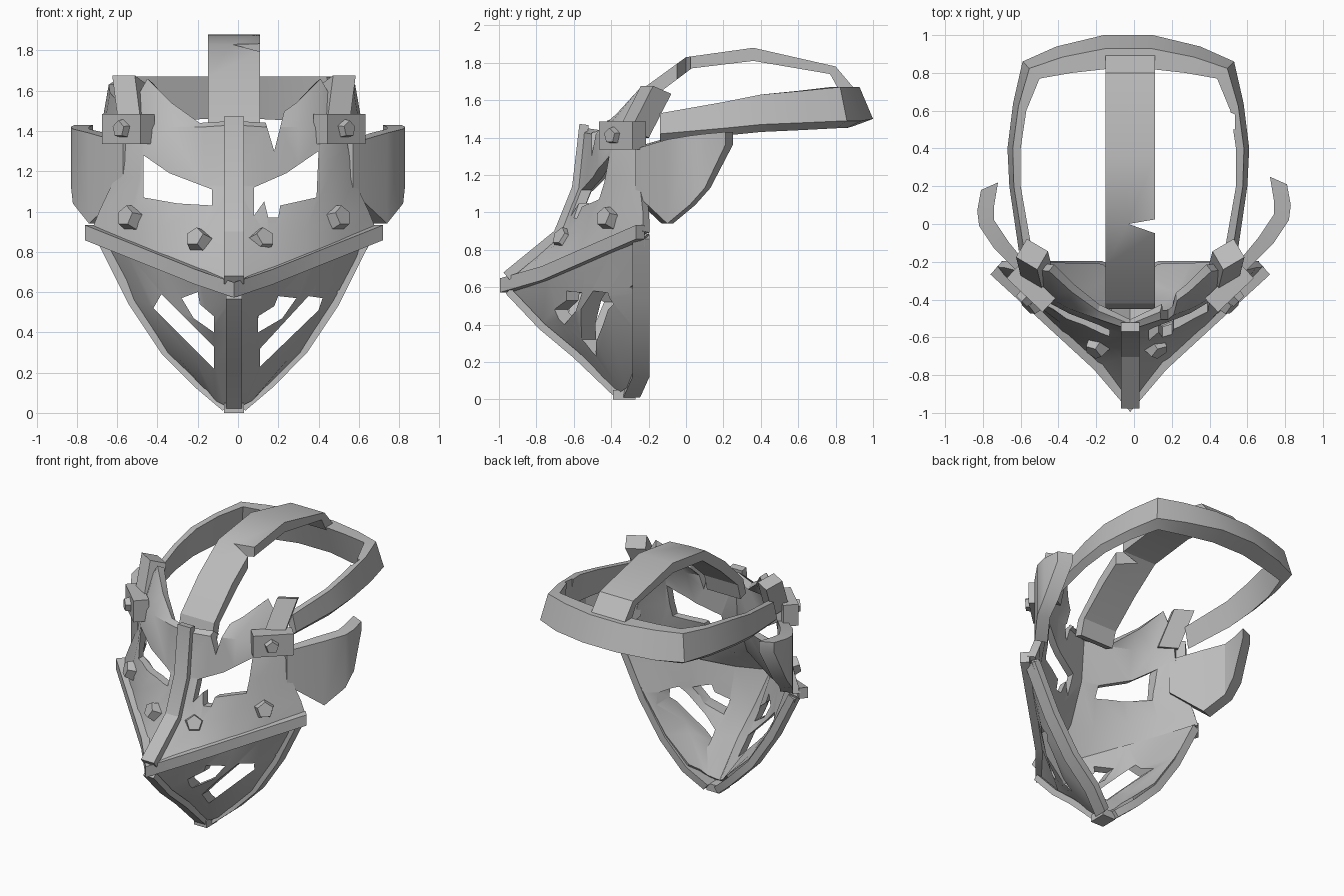
import bpy, bmesh
from mathutils import Vector, Matrix

if "Cube" in bpy.data.objects:
    bpy.data.objects.remove(bpy.data.objects["Cube"])

steel = bpy.data.materials.new("worn grey steel")
steel.diffuse_color = (0.5, 0.5, 0.5, 1)
steel.use_nodes = True
steel.node_tree.nodes["Principled BSDF"].inputs["Base Color"].default_value = steel.diffuse_color
CX = -0.02  # the mask sits slightly left of centre


def finish(name, bm, smooth=True, recalc=True):
    if recalc:
        bmesh.ops.recalc_face_normals(bm, faces=bm.faces)
    me = bpy.data.meshes.new(name)
    bm.to_mesh(me)
    bm.free()
    me.materials.append(steel)
    ob = bpy.data.objects.new(name, me)
    bpy.context.collection.objects.link(ob)
    if smooth:
        activate(ob)
        bpy.ops.object.shade_smooth_by_angle(angle=0.5)
    return ob


def activate(ob):
    bpy.ops.object.select_all(action='DESELECT')
    ob.select_set(True)
    bpy.context.view_layer.objects.active = ob


def loft(name, sections):
    """Bridge a chain of equal polygon sections and cap both ends."""
    bm = bmesh.new()
    rings = [[bm.verts.new(p) for p in s] for s in sections]
    n = len(rings[0])
    for a, b in zip(rings, rings[1:]):
        for i in range(n):
            j = (i + 1) % n
            bm.faces.new((a[i], a[j], b[j], b[i]))
    bm.faces.new(rings[0])
    bm.faces.new(rings[-1])
    return finish(name, bm)


def strip(name, path, side, w, t):
    """Sweep a w by t rectangle along a path, its width held to one direction."""
    pts = [Vector(p) for p in path]
    side = Vector(side).normalized()
    secs = []
    for i, p in enumerate(pts):
        tan = pts[min(i + 1, len(pts) - 1)] - pts[max(i - 1, 0)]
        n = side.cross(tan).normalized() * t / 2
        s = side * w / 2
        secs.append([p + s + n, p - s + n, p - s - n, p + s - n])
    return loft(name, secs)


def cut(ob, polys, axis, lo, hi):
    """Cut prisms through a part: outlines in x,z along y, or in x,y along z."""
    bm = bmesh.new()
    for poly in polys:
        ring = [[bm.verts.new((a, d, b) if axis == 'Y' else (a, b, d))
                 for a, b in poly] for d in (lo, hi)]
        bm.faces.new(ring[0])
        bm.faces.new(ring[1])
        for i in range(len(poly)):
            j = (i + 1) % len(poly)
            bm.faces.new((ring[0][i], ring[0][j], ring[1][j], ring[1][i]))
    c = finish("cutter", bm, smooth=False)
    c.hide_render = True
    m = ob.modifiers.new("cut", 'BOOLEAN')
    m.operation, m.solver, m.object = 'DIFFERENCE', 'EXACT', c
    activate(ob)
    bpy.ops.object.modifier_apply(modifier=m.name)
    bpy.data.objects.remove(c)
    bpy.ops.object.shade_smooth_by_angle(angle=0.5)


def plate(name, rows, t, holes):
    """Mirrored sheet from half rows (ridge to side), thickened inwards, then cut."""
    bm = bmesh.new()
    grid = []
    for r in rows:
        full = [(-x, y, z) for x, y, z in reversed(r[1:])] + list(r)
        grid.append([bm.verts.new((x + CX, y, z)) for x, y, z in full])
    for a, b in zip(grid, grid[1:]):
        for i in range(len(a) - 1):
            bm.faces.new((a[i], a[i + 1], b[i + 1], b[i]))
    ob = finish(name, bm, smooth=False, recalc=False)
    m = ob.modifiers.new("thick", 'SOLIDIFY')
    m.thickness, m.offset = t, -1
    activate(ob)
    bpy.ops.object.modifier_apply(modifier=m.name)
    cut(ob, holes, 'Y', -1.3, 0.1)
    return ob


# Upper face plate with eye openings and a cracked brow
plate("upper_face_plate", [
    [(0, -.97, .62), (.17, -.75, .685), (.36, -.575, .76), (.53, -.41, .83), (.71, -.23, .9)],
    [(0, -.69, .87), (.17, -.64, .87), (.36, -.53, .92), (.52, -.41, .96), (.67, -.23, 1.0)],
    [(0, -.59, 1.13), (.15, -.54, 1.13), (.32, -.48, 1.15), (.47, -.41, 1.17), (.59, -.25, 1.17)],
    [(0, -.56, 1.43), (.15, -.51, 1.42), (.32, -.45, 1.42), (.45, -.38, 1.41), (.56, -.27, 1.36)],
    [(0, -.53, 1.45), (.17, -.46, 1.44), (.31, -.36, 1.54), (.43, -.25, 1.66), (.52, -.24, 1.5)],
], .05, [
    [(-.47, 1.28), (-.34, 1.19), (-.13, 1.11), (-.13, 1.03), (-.3, 1.04), (-.47, 1.07)],
    [(.08, 1.12), (.24, 1.19), (.4, 1.3), (.39, 1.07), (.21, 1.03), (.2, .97),
     (.15, .97), (.13, 1.05), (.08, .98)],
    [(.12, 1.5), (.18, 1.3), (.23, 1.5)],
])

# Lower face plate with breathing slots
plate("lower_face_plate", [
    [(0, -.38, .02), (.05, -.35, .04), (.09, -.32, .06), (.13, -.28, .1), (.18, -.22, .14)],
    [(0, -.58, .24), (.09, -.53, .25), (.19, -.46, .26), (.28, -.38, .28), (.36, -.22, .31)],
    [(0, -.77, .4), (.12, -.68, .43), (.28, -.56, .48), (.42, -.43, .54), (.53, -.22, .57)],
    [(0, -.95, .58), (.17, -.74, .66), (.38, -.54, .75), (.54, -.39, .81), (.69, -.22, .87)],
], .05, [
    [(.11, .32), (.35, .58), (.42, .57), (.4, .51), (.11, .23)],
    [(.1, .4), (.22, .47), (.29, .57), (.2, .58), (.18, .53), (.1, .48)],
    [(-.42, .52), (-.38, .59), (-.12, .33), (-.12, .22)],
    [(-.28, .57), (-.2, .6), (-.19, .54), (-.12, .48), (-.12, .4), (-.22, .47)],
    [(.49, .6), (.57, .67), (.7, .62), (.53, .56)],
])

# Centre ridges
strip("upper_ridge", [(CX, -.545, 1.47), (CX, -.585, 1.13), (CX, -.685, .885),
                      (CX, -.96, .66)], (1, 0, 0), .1, .05)
strip("lower_ridge", [(CX, -.95, .58), (CX, -.77, .39), (CX, -.59, .24),
                      (CX, -.37, .03)], (1, 0, 0), .08, .04)
strip("chin_block", [(CX, -.39, .025), (CX, -.27, .025)], (1, 0, 0), .1, .05)

# Brim between the plates
half = [(.72, -.245, .895), (.42, -.52, .775), (.17, -.75, .675)]
strip("brim", [(CX - x, y, z) for x, y, z in half] + [(CX, -.965, .61)]
      + [(CX + x, y, z) for x, y, z in reversed(half)], (0, 0, 1), .075, .06)

# Headband, tilted inwards at the back: outer xy, inner xy, bottom, top
band = [(.58, -.14, .51, -.14, 1.38, 1.53), (.63, .2, .57, .2, 1.41, 1.59),
        (.64, .4, .57, .4, 1.43, 1.63), (.61, .64, .54, .6, 1.44, 1.65),
        (.56, .86, .47, .77, 1.45, 1.67), (.38, .94, .3, .8, 1.45, 1.67),
        (.13, 1.0, .12, .82, 1.46, 1.67)]


def band_section(s, b):
    xo, yo, xi, yi, lo, hi = b
    o, i = Vector((xo, yo)), Vector((xi, yi))
    pts = [(o, lo + .04), (o.lerp(i, .4), hi), (i, hi), (o.lerp(i, .6), lo)]
    return [(s * p.x - .03, p.y, z) for p, z in pts]


headband = loft("headband", [band_section(-1, b) for b in band]
                + [band_section(1, b) for b in reversed(band)])
cut(headband, [[(.49, .5), (.535, .5), (.535, .58), (.49, .6)]], 'Z', 1.3, 1.8)

# Strap over the crown, with a split in its right edge
arc = [(-.45, 1.36, -.39, 1.34), (-.42, 1.47, -.36, 1.45), (-.22, 1.67, -.17, 1.62),
       (0, 1.83, .03, 1.77), (.36, 1.88, .36, 1.81), (.8, 1.78, .77, 1.74),
       (.91, 1.65, .82, 1.65)]
strap = loft("crown_strap", [[(-.15, a, b), (.11, a, b), (.11, c, d), (-.15, c, d)]
                             for a, b, c, d in arc])
cut(strap, [[(-.03, 0), (.2, .04), (.2, -.08)]], 'Z', 1.5, 2)

# Paired side parts
flap = [(.57, -.27, .52, -.24, 1.1, 1.34), (.74, -.1, .66, -.07, .94, 1.39),
        (.82, .02, .74, .05, 1.04, 1.41), (.83, .1, .74, .13, 1.13, 1.42),
        (.81, .21, .72, .25, 1.36, 1.43)]


def stud(name, pos, n, r):
    bm = bmesh.new()
    bmesh.ops.create_cone(bm, cap_ends=True, segments=5, radius1=r, radius2=r * .75, depth=.07)
    rot = Vector(n).to_track_quat('Z', 'Y').to_matrix().to_4x4()
    bm.transform(Matrix.Translation(pos) @ rot)
    finish(name, bm)


for s, tag in ((-1, "left"), (1, "right")):
    dy = -.03 if s < 0 else 0  # the left flap sits slightly further forward
    loft(tag + "_ear_flap", [[(s * a, b + dy, lo), (s * a, b + dy, hi),
                              (s * c, d + dy, hi), (s * c, d + dy, lo)]
                             for a, b, c, d, lo, hi in flap])
    # back frame of the lower plate
    strip(tag + "_jaw_frame", [(CX + s * .66, -.24, .87), (CX + s * .5, -.24, .55),
                               (CX + s * .34, -.24, .31), (CX + s * .17, -.24, .14),
                               (CX + s * .04, -.29, .03)], (0, 1, 0), .09, .05)
    # brow buckle and the block tab holding the headband
    strip(tag + "_buckle", [(CX + s * .43, -.43, 1.41), (CX + s * .62, -.25, 1.41)],
          (0, 0, 1), .15, .1)
    strip(tag + "_band_tab", [(CX + s * .49, -.28, 1.42), (CX + s * .52, -.16, 1.655)],
          (s * .85, .5, 0), .13, .12)
    # pentagonal studs
    stud(tag + "_buckle_stud", (CX + s * .55, -.385, 1.41), (s * .7, -.7, 0), .055)
    stud(tag + "_cheek_stud", (CX + s * .52, -.42, .97), (s * .66, -.7, .25), .07)
    stud(tag + "_nose_stud", (s * .16 - .04, -.655, .86), (s * .5, -.75, .45), .068)
